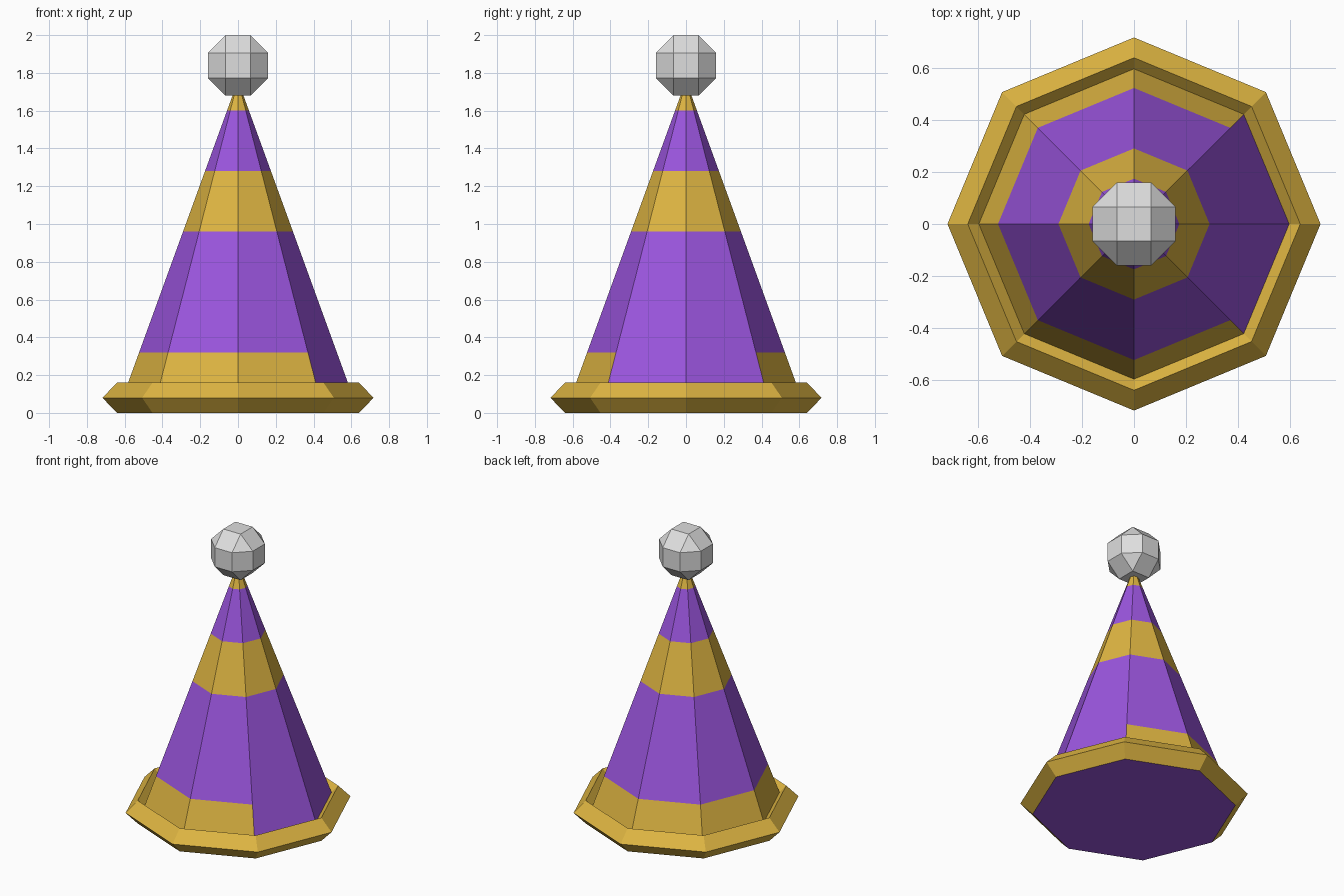
import bpy, bmesh, math

SIDES = 8
cube = bpy.data.objects.get("Cube")
if cube:
    bpy.data.objects.remove(cube, do_unlink=True)


def material(name, rgb):
    m = bpy.data.materials.new(name)
    m.use_nodes = True
    m.diffuse_color = (*rgb, 1)
    m.node_tree.nodes["Principled BSDF"].inputs["Base Color"].default_value = (*rgb, 1)
    return m


purple = material("purple", (0.328, 0.091, 0.73))
gold = material("gold", (0.73, 0.462, 0.054))
white = material("white", (0.73, 0.73, 0.73))


def add_object(name, bm, *mats):
    bmesh.ops.recalc_face_normals(bm, faces=bm.faces)
    mesh = bpy.data.meshes.new(name)
    bm.to_mesh(mesh)
    bm.free()
    for m in mats:
        mesh.materials.append(m)
    obj = bpy.data.objects.new(name, mesh)
    bpy.context.collection.objects.link(obj)
    return obj


def ring(bm, radius, z):
    steps = [2 * math.pi * i / SIDES for i in range(SIDES)]
    return [bm.verts.new((radius * math.cos(a), radius * math.sin(a), z)) for a in steps]


def bridge(bm, low, high):
    for i in range(SIDES):
        j = (i + 1) % SIDES
        bm.faces.new((low[i], low[j], high[j], high[i]))


# Cone with stripes; the hem stripe skips the two faces towards +x
BASE_RADIUS, APEX = 0.64, 1.76
bm = bmesh.new()
rings = [ring(bm, BASE_RADIUS * (1 - z / APEX), z) for z in (0, 0.32, 0.96, 1.28, 1.6)]
for low, high in zip(rings, rings[1:]):
    bridge(bm, low, high)
tip = bm.verts.new((0, 0, APEX))
for i in range(SIDES):
    bm.faces.new((rings[-1][i], rings[-1][(i + 1) % SIDES], tip))
bm.faces.new(rings[0])
for f in bm.faces:
    c = f.calc_center_median()
    hem = 0.01 < c.z < 0.32 and abs(math.atan2(c.y, c.x)) > math.pi / 4
    f.material_index = int(hem or 0.96 < c.z < 1.28 or c.z > 1.6)
add_object("hat_cone", bm, purple, gold)

# Brim: diamond section swept round the base
bm = bmesh.new()
section = [(0.64, 0), (0.718, 0.08), (0.64, 0.16), (0.56, 0.08)]
rings = [ring(bm, r, z) for r, z in section]
for k in range(len(rings)):
    bridge(bm, rings[k], rings[(k + 1) % len(rings)])
add_object("brim", bm, gold)

# Pompom: cube bevelled so that every outline is a regular octagon
R = 0.16
bm = bmesh.new()
bmesh.ops.create_cube(bm, size=2 * R)
bmesh.ops.bevel(bm, geom=bm.edges[:], offset=R * (1 - math.tan(math.pi / 8)),
                offset_type='OFFSET', segments=1, affect='EDGES')
pompom = add_object("pompom", bm, white)
pompom.location.z = 2 - R
